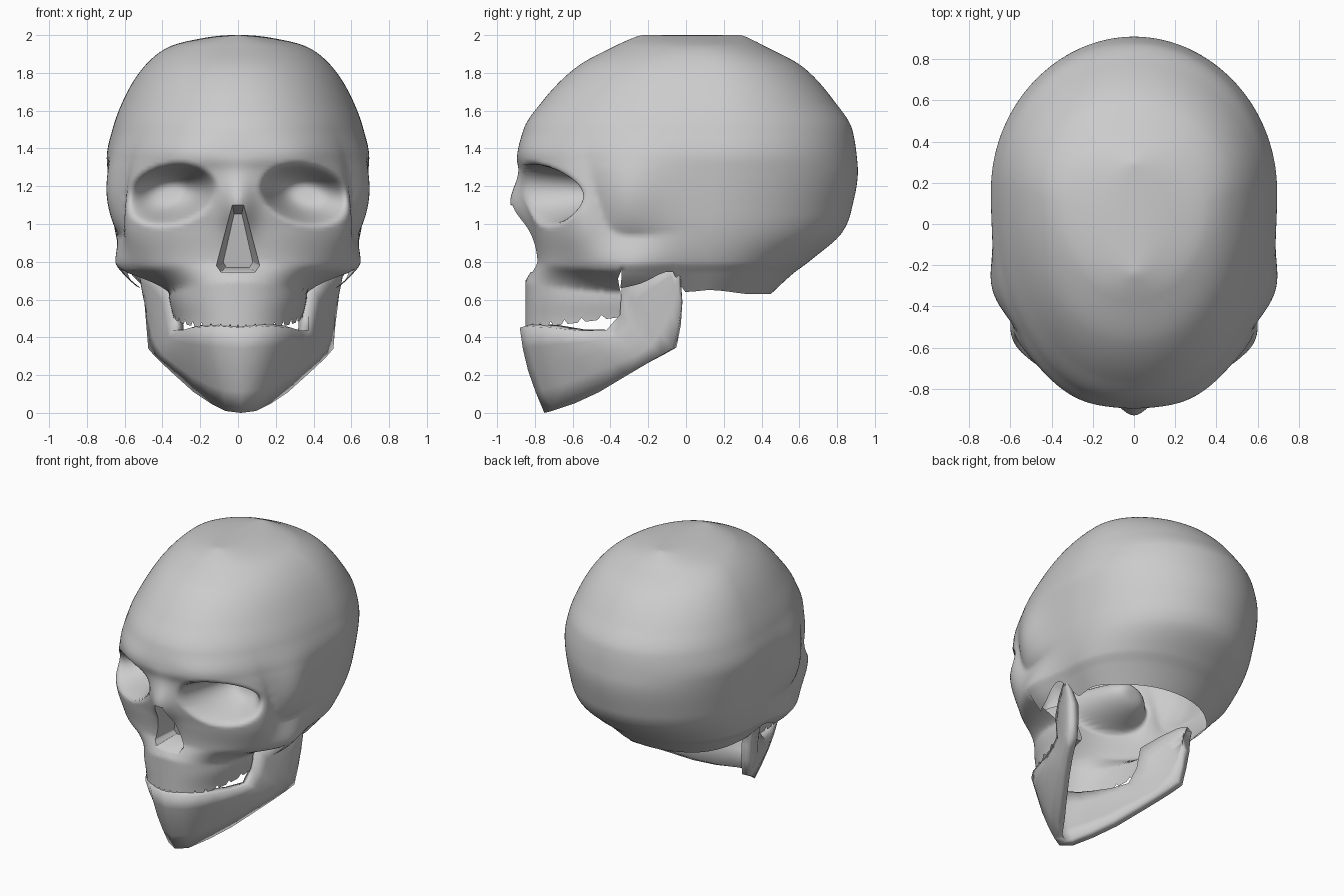
import bpy, bmesh, math
from mathutils import Vector

cube = bpy.data.objects.get("Cube")
if cube:
    bpy.data.objects.remove(cube)

bone = bpy.data.materials.new("bone grey")
bone.use_nodes = True
bone.diffuse_color = (0.6, 0.6, 0.6, 1)
bone.node_tree.nodes["Principled BSDF"].inputs["Base Color"].default_value = (0.6, 0.6, 0.6, 1)


def table(rows, key):
    """Smooth interpolation without overshoot, rows sorted by rising first value."""
    key = min(max(key, rows[0][0]), rows[-1][0])
    i = next(n for n in range(len(rows) - 1) if key <= rows[n + 1][0])
    width = rows[i + 1][0] - rows[i][0]
    t = (key - rows[i][0]) / width

    def slope(n, c):
        return (rows[n + 1][c] - rows[n][c]) / (rows[n + 1][0] - rows[n][0])

    def tangent(n, c):
        if n == 0:
            return slope(0, c)
        if n == len(rows) - 1:
            return slope(n - 1, c)
        a, b = slope(n - 1, c), slope(n, c)
        return 2 * a * b / (a + b) if a * b > 0 else 0

    out = []
    for c in range(1, len(rows[0])):
        p, q = rows[i][c], rows[i + 1][c]
        m, n = tangent(i, c) * width, tangent(i + 1, c) * width
        u = 1 - t
        out.append(p * u * u * (1 + 2 * t) + q * t * t * (3 - 2 * t) + m * t * u * u - n * t * t * u)
    return out


def smooth(a, b, v):
    t = min(max((v - a) / (b - a), 0), 1)
    return t * t * (3 - 2 * t)


def bump(a, b):
    return math.exp(-a * a - b * b)


def finish(bm, name, angle):
    mesh = bpy.data.meshes.new(name)
    bm.to_mesh(mesh)
    bm.free()
    mesh.materials.append(bone)
    obj = bpy.data.objects.new(name, mesh)
    bpy.context.collection.objects.link(obj)
    bpy.ops.object.select_all(action='DESELECT')
    obj.select_set(True)
    bpy.context.view_layer.objects.active = obj
    bpy.ops.object.shade_smooth_by_angle(angle=math.radians(angle))
    return obj


# Horizontal sections: height, half width, front, back, widest y, front squareness
SECTIONS = [
    (2.00, 0.02, -0.22, 0.28, 0.03, 2.0),
    (1.985, 0.18, -0.28, 0.33, 0.05, 2.0),
    (1.94, 0.36, -0.38, 0.42, 0.10, 2.0),
    (1.83, 0.50, -0.58, 0.62, 0.15, 2.1),
    (1.65, 0.61, -0.76, 0.785, 0.17, 2.15),
    (1.50, 0.665, -0.86, 0.88, 0.17, 2.2),
    (1.35, 0.695, -0.89, 0.905, 0.16, 2.25),
    (1.28, 0.69, -0.87, 0.91, 0.15, 2.4),
    (1.05, 0.665, -0.83, 0.87, 0.12, 2.65),
    (0.96, 0.65, -0.81, 0.83, 0.11, 2.7),
    (0.80, 0.60, -0.79, 0.65, 0.10, 2.6),
    (0.74, 0.55, -0.79, 0.57, 0.10, 2.6),
    (0.63, 0.46, -0.79, 0.45, 0.08, 2.6),
]
# Keyed by the root of the depth below the crown, so the dome stays round
DOME = [(math.sqrt(2 - s[0]),) + s[1:] for s in SECTIONS]
# Lower rim of the skull behind the cheeks: y, height
RIM = [(-0.45, 0.64), (-0.25, 0.68), (-0.08, 0.75), (0.01, 0.64), (0.15, 0.65), (0.45, 0.63)]
CHEEK = math.radians(66)     # last direction that runs down into the upper jaw
WAIST = 0.80                 # height where the upper jaw starts


def oval(phi, half, front, back, mid, n):
    s, c = abs(math.sin(phi)), math.cos(phi)
    if c < 0:
        n = 2
    reach = (mid - front) if c > 0 else (mid - back)
    x = math.copysign(half * s ** (2 / n), phi)
    return x, mid - reach * abs(c) ** (2 / n)


def skull_point(phi, z):
    x, y = oval(phi, *table(DOME, math.sqrt(max(2 - z, 0))))
    # Cheek arch, outer eye rim and temple hollow
    out = 0.09 * bump((y + 0.32) / 0.22, (z - 0.75) / 0.15)
    out += 0.055 * bump((y + 0.58) / 0.15, (z - 1.0) / 0.25)
    out -= 0.05 * bump((y + 0.32) / 0.18, (z - 1.15) / 0.22)
    x += math.copysign(out, x) * min(1, abs(x) / 0.3)
    if y < 0:
        # Brow, nose bridge and eye sockets
        y -= 0.02 * bump((abs(x) - 0.32) / 0.2, (z - 1.38) / 0.08)
        y -= 0.09 * bump(x / 0.09, (z - 1.1) / 0.14)
        dx, dz = abs(x) - 0.365, z - 1.155
        d = math.hypot((dx - 0.17 * dz) / 0.235, (dz + 0.2 * dx) / 0.15)
        w = 1 - smooth(0, 1, min(d / 1.12, 1) ** 2)
        y += (max(y, -0.44 + 0.3 * dz) - y) * w
    # Cheek folds under into the upper jaw
    if abs(phi) <= CHEEK and z < WAIST:
        side = abs(phi) / CHEEK
        k = min(max((WAIST - 0.055 * side - z) / (0.10 + 0.01 * side), 0), 1)
        jx, jy = oval(phi / CHEEK * math.pi / 2, 0.365, -0.85, 0, -0.32, 2.2)
        x, y = x + (jx - x) * k, y + (jy - y) * k
        x *= 1 - 0.08 * smooth(0.62, 0.46, z)
    return x, y, z


# Skull: rings of points from the crown down to the teeth and lower rim
COLS, UPPER, LOWER = 200, 96, 20
bm = bmesh.new()
angles = []
for i in range(COLS):
    s = -1 + 2 * i / COLS
    angles.append(math.copysign(math.pi * abs(s) ** 1.25, s))
grid = []
for j in range(UPPER + LOWER + 1):
    ring = []
    for i, phi in enumerate(angles):
        if j <= UPPER:
            z = WAIST + (2 - WAIST) * math.cos(j / UPPER * math.pi / 2)
        else:
            if abs(phi) <= CHEEK:
                end = 0.445 + 0.065 * (phi / CHEEK) ** 2 + (0.025 if i % 5 == 0 else 0)
            else:
                end = table(RIM, skull_point(phi, WAIST)[1])[0]
            z = WAIST + (end - WAIST) * (j - UPPER) / LOWER
        ring.append(bm.verts.new(skull_point(phi, z)))
    grid.append(ring)
for j in range(UPPER + LOWER):
    for i in range(COLS):
        k = (i + 1) % COLS
        split = (abs(angles[i]) <= CHEEK) != (abs(angles[k]) <= CHEEK)
        if split and j > UPPER + 5:
            continue
        bm.faces.new((grid[j][i], grid[j + 1][i], grid[j + 1][k], grid[j][k]))
bm.faces.new(grid[0])

# Nose opening: cut the outline, remove the inside, draw the walls back
cuts = [((0, 0, 1.1), (0, 0, 1)), ((0, 0, 0.745), (0, 0, -1))]
for m in (-1, 1):
    cuts += [((m * 0.115, 0, 0.78), (m * 0.32, 0, 0.085)),
             ((m * 0.115, 0, 0.78), (m * 0.035, 0, -0.025))]


def near_nose(f):
    c = f.calc_center_median()
    return c.y < -0.6 and abs(c.x) < 0.2 and 0.68 < c.z < 1.16


for co, no in cuts:
    faces = [f for f in bm.faces if near_nose(f)]
    geom = set(faces)
    for f in faces:
        geom.update(f.edges)
        geom.update(f.verts)
    bmesh.ops.bisect_plane(bm, geom=list(geom), plane_co=co, plane_no=no, dist=1e-5)
inside = [f for f in bm.faces if near_nose(f) and all(
    (f.calc_center_median() - Vector(co)).dot(Vector(no)) < 0 for co, no in cuts)]
bmesh.ops.delete(bm, geom=inside, context='FACES')
rim = [e for e in bm.edges if e.is_boundary and all(
    v.co.y < -0.6 and abs(v.co.x) < 0.16 and 0.7 < v.co.z < 1.15 for v in e.verts)]
wall = bmesh.ops.extrude_edge_only(bm, edges=rim)["geom"]
for v in wall:
    if isinstance(v, bmesh.types.BMVert):
        v.co.x *= 0.68
        v.co.y = -0.62 - 0.15 * (v.co.z - 0.74)
        v.co.z = 0.87 + (v.co.z - 0.87) * 0.8
bmesh.ops.holes_fill(bm, edges=[e for e in wall if isinstance(e, bmesh.types.BMEdge)], sides=0)
finish(bm, "skull", 65)

# Lower jaw: lower edge and upper edge from the chin back to the hinge
JAW = [
    ((0.00, -0.75, 0.00), (0.00, -0.88, 0.45)),
    ((0.08, -0.71, 0.01), (0.13, -0.85, 0.46)),
    ((0.16, -0.59, 0.05), (0.21, -0.79, 0.455)),
    ((0.25, -0.46, 0.11), (0.27, -0.70, 0.45)),
    ((0.35, -0.31, 0.20), (0.32, -0.56, 0.435)),
    ((0.42, -0.20, 0.265), (0.36, -0.42, 0.44)),
    ((0.46, -0.13, 0.305), (0.36, -0.35, 0.52)),
    ((0.49, -0.07, 0.34), (0.38, -0.34, 0.67)),
    ((0.50, -0.04, 0.46), (0.45, -0.22, 0.73)),
    ((0.51, -0.02, 0.58), (0.51, -0.10, 0.77)),
    ((0.53, -0.03, 0.74), (0.53, -0.05, 0.77)),
]
flip = Vector((-1, 1, 1))
half = [(Vector(a), Vector(b)) for a, b in JAW]
strip = [(a * flip, b * flip) for a, b in half[:0:-1]] + half
bm = bmesh.new()
LEVELS = 4
rows = []
for low, high in strip:
    row = []
    for k in range(LEVELS + 1):
        t = k / LEVELS
        p = low.lerp(high, t)
        swell = 0.03 * math.sin(math.pi * t)
        p += Vector((p.x, p.y + 0.1, 0)) * swell
        p.x += 0.015
        row.append(bm.verts.new(p))
    rows.append(row)
for a, b in zip(rows, rows[1:]):
    for k in range(LEVELS):
        bm.faces.new((a[k], b[k], b[k + 1], a[k + 1]))
jaw = finish(bm, "lower_jaw", 65)
solid = jaw.modifiers.new("thickness", 'SOLIDIFY')
solid.thickness = 0.06
solid.offset = -1
